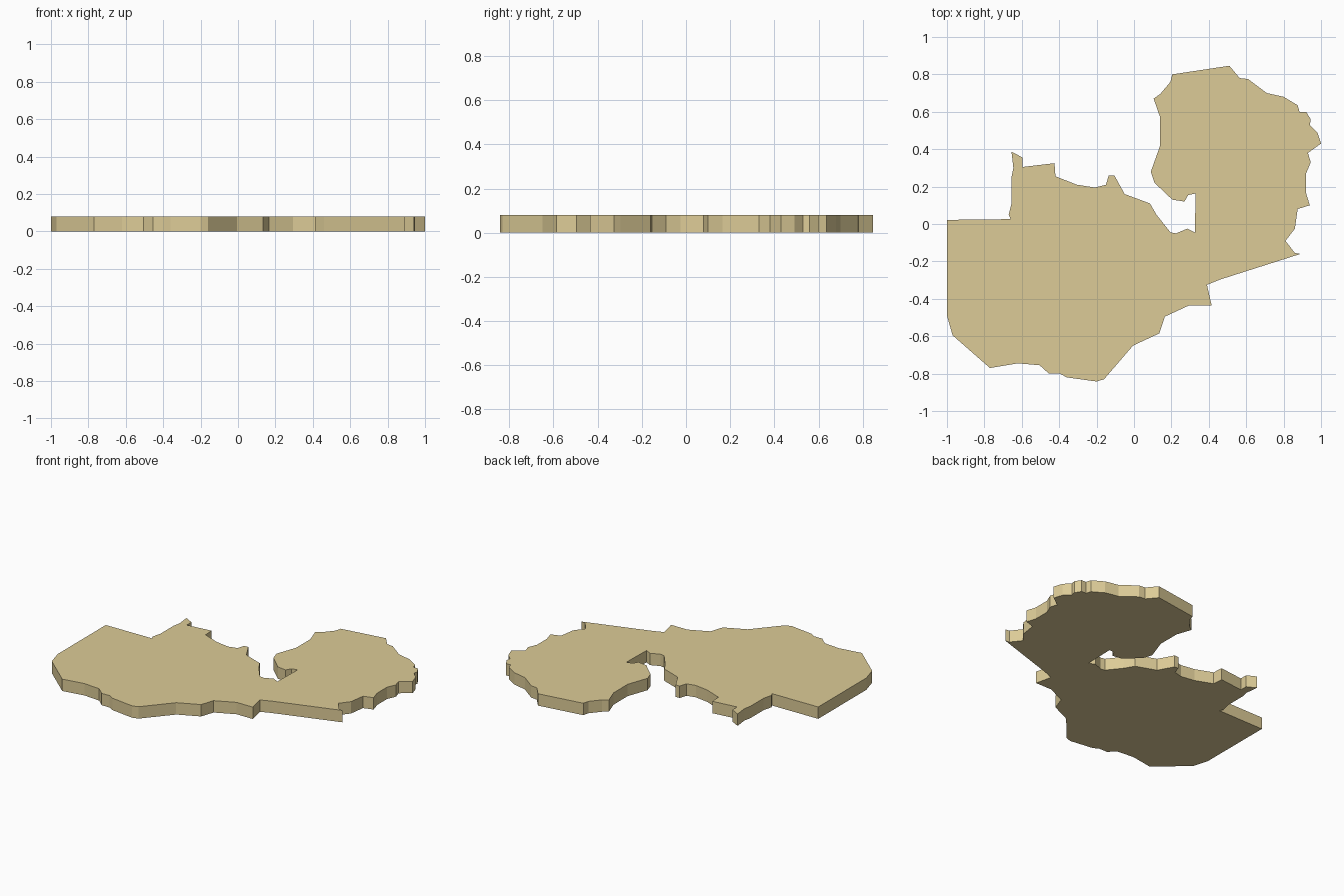
import bpy
import bmesh

THICKNESS = 0.08

# Border of the map plate, clockwise from the upper left corner
border = [
    (-1, .022), (-.66, .026), (-.67, .05), (-.655, .11), (-.655, .25), (-.645, .30),
    (-.655, .387), (-.595, .355), (-.595, .305), (-.425, .325), (-.42, .255),
    (-.305, .21), (-.21, .195), (-.15, .21), (-.135, .26), (-.105, .26),
    (-.05, .16), (.085, .11), (.12, .05), (.195, -.045), (.225, -.05),
    (.285, -.025), (.325, -.045), (.33, .163), (.29, .155), (.27, .12),
    (.205, .13), (.11, .22), (.09, .28), (.14, .42), (.14, .57), (.105, .67),
    (.14, .695), (.195, .76), (.205, .80), (.51, .846), (.565, .78),
    (.61, .775), (.71, .70), (.80, .68), (.875, .635), (.885, .60),
    (.92, .60), (.945, .56), (.94, .53), (.98, .49), (1, .43), (.93, .38),
    (.945, .33), (.92, .27), (.92, .165), (.94, .10), (.875, .08),
    (.86, -.025), (.81, -.09), (.86, -.155), (.89, -.16), (.46, -.297),
    (.39, -.325), (.415, -.435), (.295, -.435), (.165, -.495), (.135, -.585),
    (-.005, -.65), (-.16, -.83), (-.20, -.842), (-.36, -.82),
    (-.395, -.80), (-.455, -.80), (-.505, -.755), (-.62, -.745),
    (-.77, -.77), (-.97, -.595), (-1, -.49),
]

# Flat plate extruded straight up from the ground
bm = bmesh.new()
base = bm.faces.new([bm.verts.new((x, y, 0)) for x, y in border])
top = bmesh.ops.extrude_face_region(bm, geom=[base], use_keep_orig=True)
bmesh.ops.translate(bm, vec=(0, 0, THICKNESS),
                    verts=[g for g in top["geom"] if isinstance(g, bmesh.types.BMVert)])
bmesh.ops.recalc_face_normals(bm, faces=bm.faces)
bmesh.ops.triangulate(bm, faces=[f for f in bm.faces if len(f.verts) > 4])
mesh = bpy.data.meshes.new("map_plate")
bm.to_mesh(mesh)
bm.free()

plate = bpy.data.objects.new("map_plate", mesh)
bpy.context.collection.objects.link(plate)

# Sand colour
sand = bpy.data.materials.new("sand")
sand.diffuse_color = (0.72, 0.60, 0.31, 1)
mesh.materials.append(sand)
